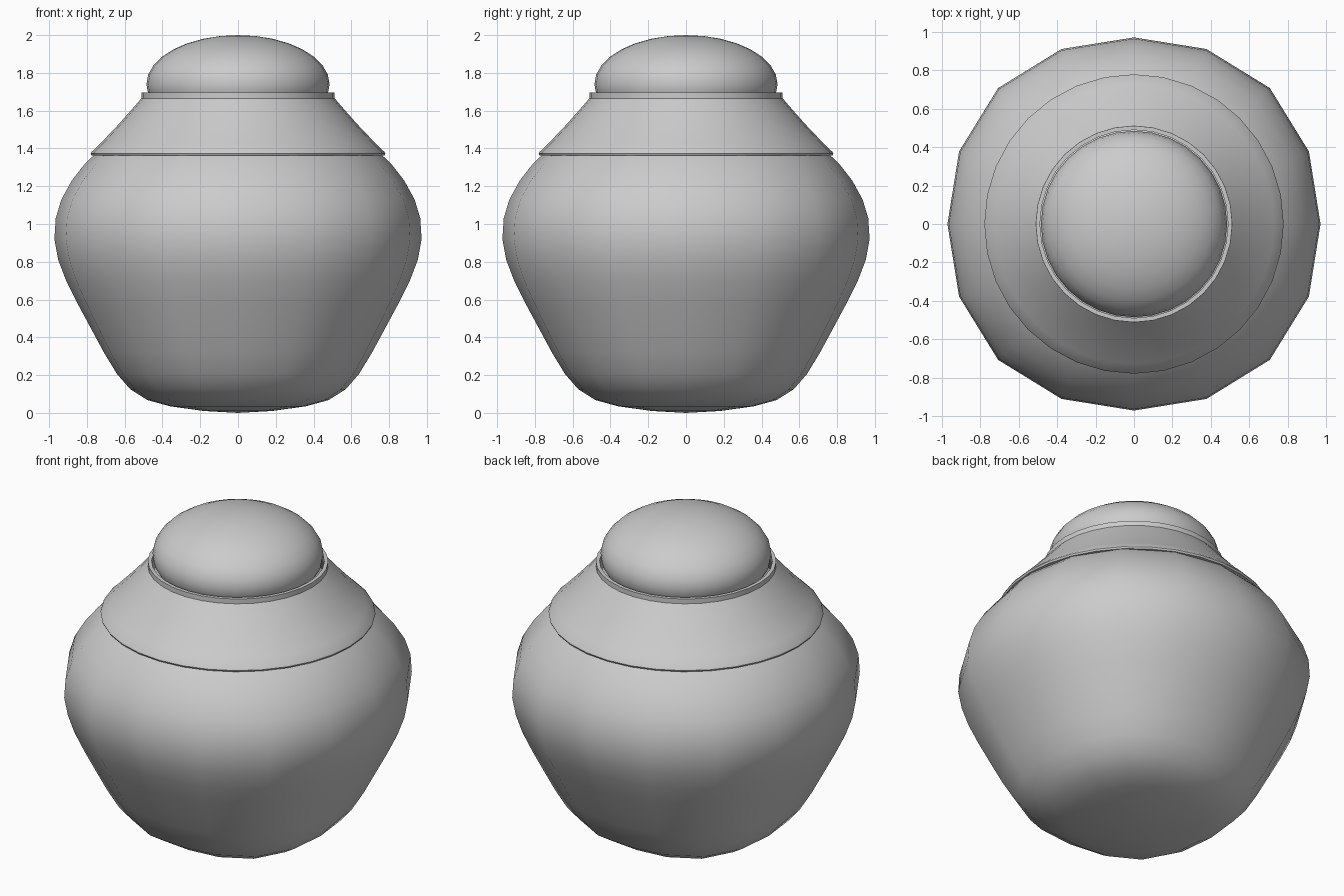
import bpy, bmesh, math

if "Cube" in bpy.data.objects:
    bpy.data.objects.remove(bpy.data.objects["Cube"])


def lathe(name, profile, sides, angle=40):
    """Revolve (radius, z, squareness) points; radius 0 makes a pole."""
    bm = bmesh.new()
    rings = []
    for r, z, sq in profile:
        if r == 0:
            rings.append([bm.verts.new((0, 0, z))])
            continue
        ring = []
        for i in range(sides):
            a = 2 * math.pi * i / sides
            k = r * (1 + sq * (1 - math.cos(4 * a)) / 2)
            ring.append(bm.verts.new((k * math.cos(a), k * math.sin(a), z)))
        rings.append(ring)
    for lo, hi in zip(rings, rings[1:]):
        for i in range(sides):
            j = (i + 1) % sides
            quad = [lo[i % len(lo)], lo[j % len(lo)], hi[j % len(hi)], hi[i % len(hi)]]
            bm.faces.new(list(dict.fromkeys(quad)))
    bmesh.ops.remove_doubles(bm, verts=bm.verts, dist=1e-5)
    bmesh.ops.recalc_face_normals(bm, faces=bm.faces)
    mesh = bpy.data.meshes.new(name)
    bm.to_mesh(mesh)
    bm.free()
    obj = bpy.data.objects.new(name, mesh)
    bpy.context.collection.objects.link(obj)
    bpy.ops.object.select_all(action='DESELECT')
    obj.select_set(True)
    bpy.context.view_layer.objects.active = obj
    bpy.ops.object.shade_smooth_by_angle(angle=math.radians(angle))
    return obj


# Jar body: coarse, slightly squared round pot, squarer towards its base
body = [(0, 0.0), (0.18, 0.01), (0.36, 0.035), (0.48, 0.068), (0.57, 0.125),
        (0.64, 0.205), (0.71, 0.32), (0.78, 0.45), (0.85, 0.58), (0.91, 0.70),
        (0.952, 0.81), (0.972, 0.92), (0.965, 1.03), (0.935, 1.13), (0.88, 1.23),
        (0.81, 1.32), (0.73, 1.395), (0.62, 1.47), (0.47, 1.54), (0.25, 1.58), (0, 1.59)]
lathe("jar_body",
      [(r, z, 0.03 + 0.05 * max(0, 1 - z / 0.8) - 0.03 * max(0, z - 1.1) / 0.4)
       for r, z in body], 16, 60)

# Sloping collar: closed thin-walled section with an upright rim
collar = [(0.512, 1.695), (0.512, 1.665), (0.54, 1.632), (0.63, 1.53), (0.73, 1.425),
          (0.775, 1.382), (0.78, 1.372), (0.775, 1.362), (0.745, 1.362), (0.60, 1.52),
          (0.51, 1.615), (0.49, 1.65), (0.49, 1.695), (0.512, 1.695)]
lathe("shoulder_collar", [(r, z, 0) for r, z in collar], 32)

# Domed lid sitting inside the rim
lid = [(0.485 * math.sin(math.pi * i / 16), 1.74 - 0.26 * math.cos(math.pi * i / 16), 0)
       for i in range(1, 16)]
lathe("domed_lid", [(0, 1.48, 0)] + lid + [(0, 2.0, 0)], 32, 60)
